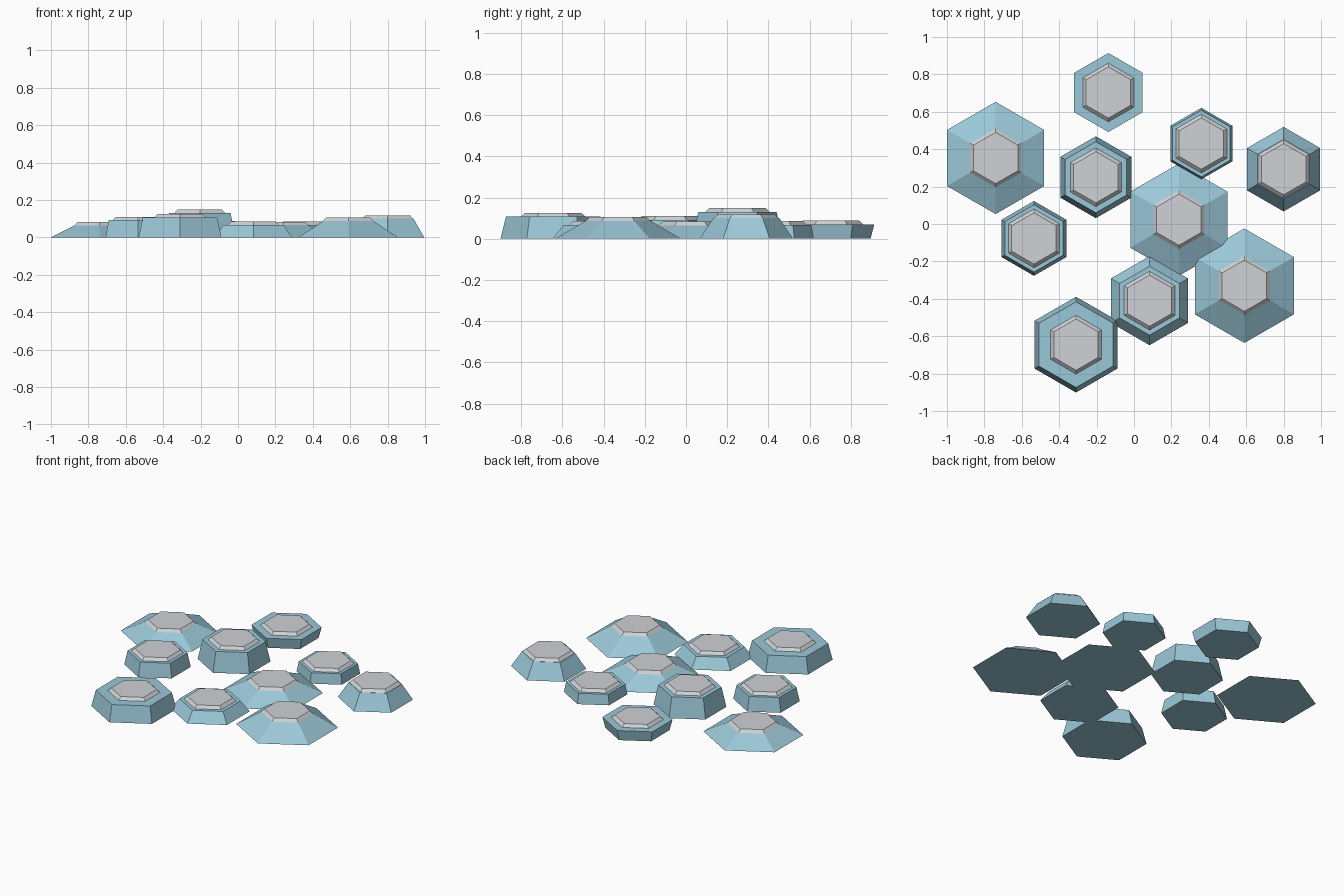
import bpy
import bmesh
from math import sin, cos, pi
from mathutils import Vector

default = bpy.data.objects.get("Cube")
if default:
    bpy.data.objects.remove(default, do_unlink=True)


def make_material(name, colour):
    mat = bpy.data.materials.new(name)
    mat.use_nodes = True
    mat.diffuse_color = (*colour, 1)
    mat.node_tree.nodes["Principled BSDF"].inputs["Base Color"].default_value = (*colour, 1)
    return mat


BLUE = make_material("pale blue", (0.33, 0.58, 0.69))
GREY = make_material("light grey", (0.62, 0.64, 0.67))


def hex_frustum(name, x, y, z_low, z_high, r_low, r_high, material):
    """Closed six-sided frustum with corners pointing along y."""
    bm = bmesh.new()
    rings = []
    for r, z in ((r_low, z_low), (r_high, z_high)):
        angles = [pi / 2 + i * pi / 3 for i in range(6)]
        rings.append([bm.verts.new((r * cos(a), r * sin(a), z)) for a in angles])
    low, high = rings
    bm.faces.new(low[::-1])
    bm.faces.new(high)
    for i in range(6):
        j = (i + 1) % 6
        bm.faces.new((low[i], low[j], high[j], high[i]))
    mesh = bpy.data.meshes.new(name)
    bm.to_mesh(mesh)
    bm.free()
    mesh.materials.append(material)
    obj = bpy.data.objects.new(name, mesh)
    obj.location = Vector((x, y, 0))
    bpy.context.collection.objects.link(obj)


CAP_LOW, CAP_HIGH, CAP_THICK = 0.157, 0.137, 0.018

# Tile name: centre x, centre y, base radius, rim radius, body height
tiles = {
    "left_wide": (-0.74, 0.353, 0.30, 0.157, 0.063),
    "back": (-0.137, 0.703, 0.193, 0.211, 0.070),
    "back_right": (0.36, 0.43, 0.191, 0.178, 0.067),
    "front_middle": (0.083, -0.41, 0.238, 0.184, 0.067),
    "front": (-0.31, -0.645, 0.256, 0.229, 0.107),
    "left_small": (-0.535, -0.077, 0.20, 0.180, 0.092),
    "middle_wide": (0.24, 0.023, 0.30, 0.157, 0.065),
    "front_wide": (0.59, -0.33, 0.306, 0.157, 0.087),
    "right_end": (0.80, 0.293, 0.226, 0.160, 0.100),
    "middle_tall": (-0.204, 0.25, 0.219, 0.190, 0.130),
}

# Each tile is a blue body with a thin grey cap on it
for name, (x, y, base, rim, height) in tiles.items():
    hex_frustum(name + "_body", x, y, 0, height, base, rim, BLUE)
    hex_frustum(name + "_cap", x, y, height, height + CAP_THICK, CAP_LOW, CAP_HIGH, GREY)
